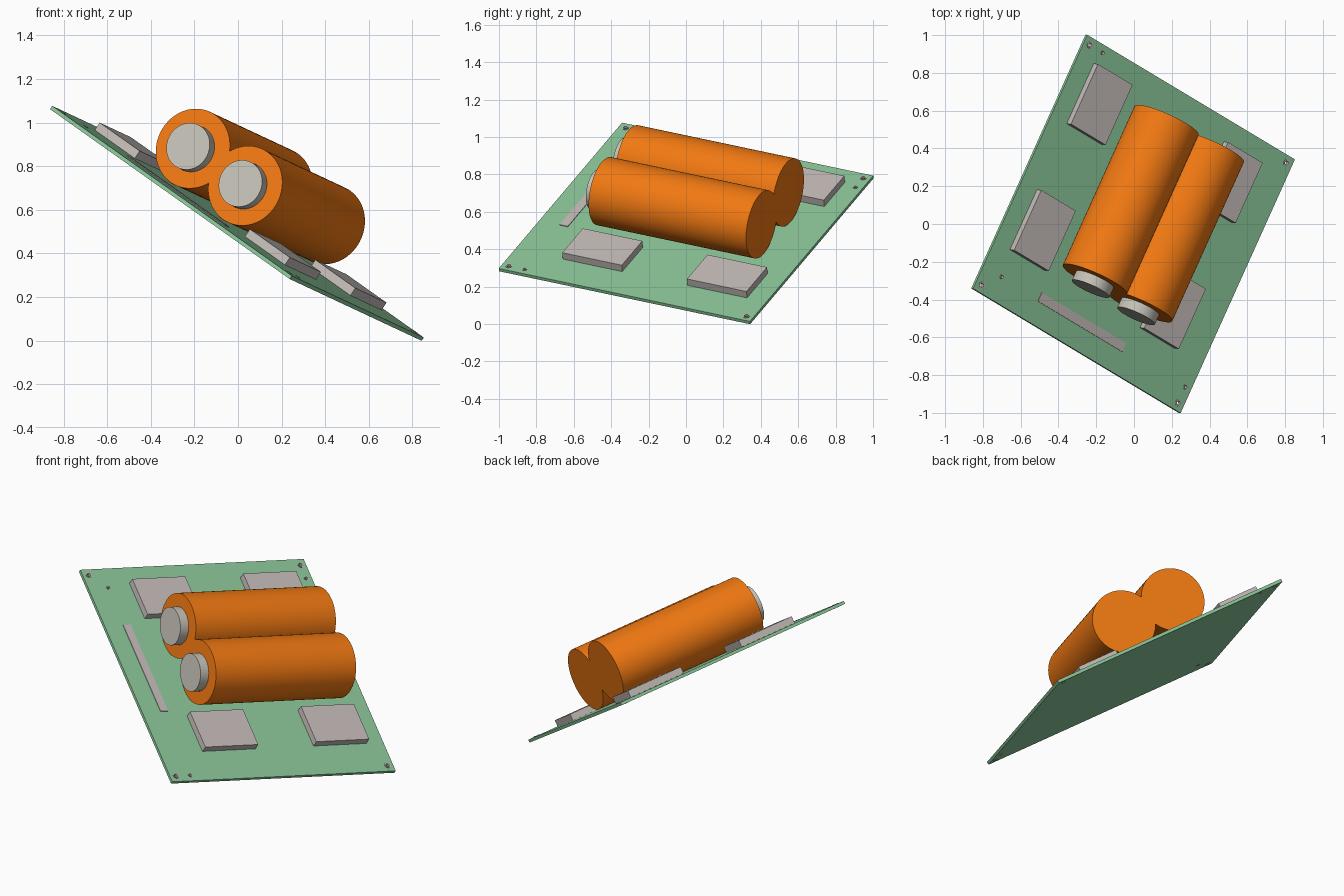
import bpy, bmesh
from math import radians, cos, sin, pi
from mathutils import Matrix, Vector

if "Cube" in bpy.data.objects:
    bpy.data.objects.remove(bpy.data.objects["Cube"])

# Tilted board frame: u across, v along the batteries, n out of the board
u = Vector((1.10, -0.66, -0.78)).normalized()
v = Vector((0.60, 1.34, -0.28))
v = (v - u * v.dot(u)).normalized()
n = u.cross(v)
FRAME = Matrix.Translation((0, 0, 0.545)) @ Matrix((u, v, n)).transposed().to_4x4()
HALF, THICK = 0.75, 0.018


def material(name, rgb):
    m = bpy.data.materials.new(name)
    m.diffuse_color = (*rgb, 1)
    m.use_nodes = True
    m.node_tree.nodes["Principled BSDF"].inputs["Base Color"].default_value = m.diffuse_color
    return m


GREEN = material("board_green", (0.26, 0.57, 0.32))
ORANGE = material("battery_orange", (0.88, 0.19, 0.006))
METAL = material("terminal_metal", (0.56, 0.54, 0.47))
GREY = material("chip_grey", (0.55, 0.50, 0.48))


def finish(name, bm, mat=None, smooth=False):
    bmesh.ops.recalc_face_normals(bm, faces=bm.faces)
    me = bpy.data.meshes.new(name)
    bm.to_mesh(me)
    bm.free()
    ob = bpy.data.objects.new(name, me)
    bpy.context.collection.objects.link(ob)
    ob.matrix_world = FRAME
    if mat:
        me.materials.append(mat)
    if smooth:
        bpy.ops.object.select_all(action='DESELECT')
        ob.select_set(True)
        bpy.context.view_layer.objects.active = ob
        bpy.ops.object.shade_smooth_by_angle(angle=radians(35))
    return ob


def box(name, centre, size, mat):
    bm = bmesh.new()
    bmesh.ops.create_cube(bm, size=1, matrix=Matrix.Translation(centre) @ Matrix.Diagonal((*size, 1)))
    return finish(name, bm, mat)


def cylinder_along_v(name, a, b0, b1, h, r, mat):
    bm = bmesh.new()
    m = Matrix.Translation((a, (b0 + b1) / 2, h)) @ Matrix.Rotation(pi / 2, 4, 'X')
    bmesh.ops.create_cone(bm, cap_ends=True, segments=64, radius1=r, radius2=r, depth=b1 - b0, matrix=m)
    return finish(name, bm, mat, True)


def hole_ring(name, a, b, r_in, r_out):
    # Square-section ring lining a hole through the board
    bm = bmesh.new()
    lo, hi, seg = -THICK - 0.001, 0.003, 24
    rings = [[bm.verts.new((a + r * cos(2 * pi * i / seg), b + r * sin(2 * pi * i / seg), z))
              for i in range(seg)]
             for r, z in ((r_in, lo), (r_out, lo), (r_out, hi), (r_in, hi))]
    for k in range(4):
        p, q = rings[k], rings[(k + 1) % 4]
        for i in range(seg):
            j = (i + 1) % seg
            bm.faces.new((p[i], p[j], q[j], q[i]))
    return finish(name, bm, GREY, True)


# Mounting holes: four corners plus three smaller locating holes
holes = [(sx * 0.71, sy * 0.71, 0.018) for sx in (-1, 1) for sy in (-1, 1)]
holes += [(-0.615, -0.615, 0.013), (-0.615, 0.71, 0.013), (0.71, -0.615, 0.013)]

# Circuit board with the holes cut through
board = box("circuit_board", (0, 0, -THICK / 2), (2 * HALF, 2 * HALF, THICK), GREEN)
bm = bmesh.new()
for a, b, r in holes:
    bmesh.ops.create_cone(bm, cap_ends=True, segments=24, radius1=r * 0.95, radius2=r * 0.95,
                          depth=0.1, matrix=Matrix.Translation((a, b, 0)))
cutter = finish("hole_cutter", bm)
cutter.hide_render = True
cutter.hide_set(True)
cut = board.modifiers.new("holes", 'BOOLEAN')
cut.operation = 'DIFFERENCE'
cut.solver = 'EXACT'
cut.object = cutter
for i, (a, b, r) in enumerate(holes):
    hole_ring(f"hole_ring_{i + 1}", a, b, r * 0.6, r)

# Two batteries lying side by side, each with a raised terminal
for side, a in (("left", -0.197), ("right", 0.131)):
    cylinder_along_v(f"battery_{side}", a, -0.41, 0.53, 0.187, 0.186, ORANGE)
    cylinder_along_v(f"terminal_{side}", a, -0.465, -0.40, 0.187, 0.109, METAL)

# Four chips around the batteries
for side, a in (("left", -0.515), ("right", 0.425)):
    for end, b in (("front", -0.288), ("back", 0.457)):
        box(f"chip_{side}_{end}", (a, b, 0.019), (0.25, 0.355, 0.044), GREY)

# Thin contact strip at the front edge
box("contact_strip", (-0.045, -0.603, 0.001), (0.61, 0.05, 0.006), GREY)
